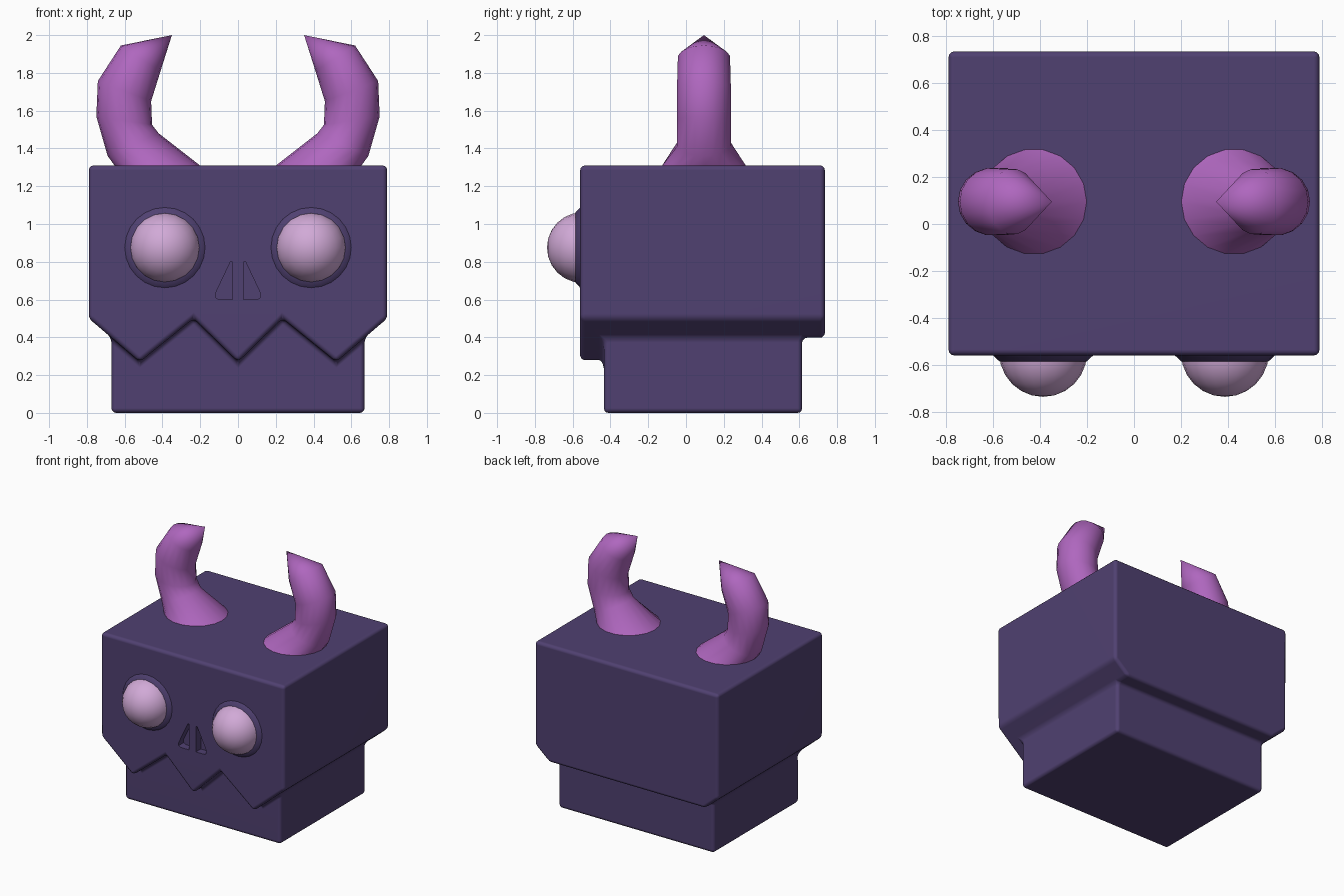
import bpy, bmesh, math
from mathutils import Vector, Matrix

if "Cube" in bpy.data.objects:
    bpy.data.objects.remove(bpy.data.objects["Cube"])


def material(name, color):
    m = bpy.data.materials.new(name)
    m.diffuse_color = (*color, 1)
    m.use_nodes = True
    m.node_tree.nodes["Principled BSDF"].inputs["Base Color"].default_value = m.diffuse_color
    return m


SKIN = material("dark purple", (0.080, 0.052, 0.165))
HORN = material("orchid purple", (0.43, 0.135, 0.52))
EYE = material("pale lilac", (0.64, 0.40, 0.68))


def finish(bm, name, mat):
    bmesh.ops.recalc_face_normals(bm, faces=bm.faces)
    me = bpy.data.meshes.new(name)
    bm.to_mesh(me)
    bm.free()
    me.materials.append(mat)
    ob = bpy.data.objects.new(name, me)
    bpy.context.collection.objects.link(ob)
    return ob


def activate(ob):
    bpy.ops.object.select_all(action='DESELECT')
    ob.select_set(True)
    bpy.context.view_layer.objects.active = ob


def smooth(ob, angle):
    activate(ob)
    bpy.ops.object.shade_smooth_by_angle(angle=math.radians(angle))


# Head and jaw: one closed block with a zigzag upper lip overhanging the jaw
Y0, Y1, Y3, Y2 = -0.56, -0.435, 0.615, 0.735   # lip, jaw front, jaw back, head back
TOP, SIDE, TIP, W, J = 1.31, 0.50, 0.27, 0.79, 0.67
CZ = TIP + (J - 0.52) / (W - 0.52) * (SIDE - TIP)   # where the lip line crosses the jaw side
bm = bmesh.new()
cache = {}


def face(*pts):
    vs = []
    for p in pts:
        k = tuple(round(c, 4) for c in p)
        if k not in cache:
            cache[k] = bm.verts.new(k)
        vs.append(cache[k])
    bm.faces.new(vs)


zig = [(-0.52, TIP), (-0.235, SIDE), (0, TIP), (0.235, SIDE), (0.52, TIP)]
face((W, Y0, TOP), (-W, Y0, TOP), (-W, Y0, SIDE), *[(x, Y0, z) for x, z in zig], (W, Y0, SIDE))
for (xa, za), (xb, zb) in zip(zig, zig[1:]):
    face((xa, Y0, za), (xb, Y0, zb), (xb, Y1, zb), (xa, Y1, za))
face((-J, Y1, 0), (-J, Y1, CZ), *[(x, Y1, z) for x, z in zig], (J, Y1, CZ), (J, Y1, 0))
for s in (-1, 1):
    face((s*W, Y0, SIDE), (s*W, Y2, SIDE), (s*W, Y2, TOP), (s*W, Y0, TOP))
    face((s*W, Y0, SIDE), (s*0.52, Y0, TIP), (s*0.52, Y1, TIP), (s*J, Y1, CZ),
         (s*J, Y3, CZ), (s*J, Y2, CZ), (s*W, Y2, SIDE))
    face((s*J, Y1, CZ), (s*J, Y3, CZ), (s*J, Y3, 0), (s*J, Y1, 0))
face((-W, Y0, TOP), (W, Y0, TOP), (W, Y2, TOP), (-W, Y2, TOP))
face((-W, Y2, TOP), (W, Y2, TOP), (W, Y2, SIDE), (J, Y2, CZ), (-J, Y2, CZ), (-W, Y2, SIDE))
face((-J, Y2, CZ), (J, Y2, CZ), (J, Y3, CZ), (-J, Y3, CZ))
face((-J, Y3, CZ), (J, Y3, CZ), (J, Y3, 0), (-J, Y3, 0))
face((-J, Y1, 0), (J, Y1, 0), (J, Y3, 0), (-J, Y3, 0))
head = finish(bm, "head", SKIN)

# Nostril cutters
nostril = [(0.03, 0.6), (0.1, 0.6), (0.118, 0.61), (0.118, 0.635), (0.04, 0.8), (0.03, 0.8)]
bm = bmesh.new()
for s in (-1, 1):
    f = bm.faces.new([bm.verts.new((s*x, -0.65, z)) for x, z in nostril])
    ext = bmesh.ops.extrude_face_region(bm, geom=[f], use_keep_orig=True)
    bmesh.ops.translate(bm, vec=(0, 0.15, 0),
                        verts=[v for v in ext["geom"] if isinstance(v, bmesh.types.BMVert)])
cutter = finish(bm, "nostril_cutter", SKIN)
cutter.hide_render = True

activate(head)
bev = head.modifiers.new("round", 'BEVEL')
bev.width, bev.segments, bev.limit_method = 0.025, 3, 'ANGLE'
bev.angle_limit = math.radians(30)
bpy.ops.object.modifier_apply(modifier="round")
cut = head.modifiers.new("nostrils", 'BOOLEAN')
cut.operation, cut.solver, cut.object = 'DIFFERENCE', 'EXACT', cutter
bpy.ops.object.modifier_apply(modifier="nostrils")
bpy.data.objects.remove(cutter)
smooth(head, 40)
wn = head.modifiers.new("flat normals", 'WEIGHTED_NORMAL')
wn.keep_sharp = True

# Horns: rings given by inner point, outer point (x, z) and half depth
rings = [((0.195, 1.305), (0.65, 1.305), 0.228),
         ((0.42, 1.48), (0.69, 1.36), 0.145),
         ((0.455, 1.525), (0.75, 1.57), 0.145),
         ((0.46, 1.65), (0.742, 1.757), 0.145),
         ((0.41, 1.81), (0.62, 1.945), 0.14)]
N = 18
for s, side in ((-1, "left"), (1, "right")):
    bm = bmesh.new()
    loops = []
    for a, b, ry in rings:
        a, b = Vector((a[0], 0, a[1])), Vector((b[0], 0, b[1]))
        loop = []
        for i in range(N):
            t = 2 * math.pi * i / N
            p = (a + b) / 2 + (b - a) / 2 * math.cos(t) + Vector((0, 0.095 + ry * math.sin(t), 0))
            loop.append(bm.verts.new((s * p.x, p.y, p.z)))
        loops.append(loop)
    tip = bm.verts.new((s * 0.35, 0.095, 2.0))
    bm.faces.new(loops[0])
    for i in range(N):
        j = (i + 1) % N
        for lo, hi in zip(loops, loops[1:]):
            bm.faces.new((lo[i], lo[j], hi[j], hi[i]))
        bm.faces.new((loops[-1][i], loops[-1][j], tip))
    smooth(finish(bm, side + "_horn", HORN), 50)

    # Eyeball and the low flared rim around it
    to_front = Matrix.Rotation(math.radians(90), 4, 'X')
    bm = bmesh.new()
    bmesh.ops.create_uvsphere(bm, u_segments=20, v_segments=12, radius=0.187,
                              matrix=Matrix.Translation((s * 0.387, -0.549, 0.875)) @ to_front)
    smooth(finish(bm, side + "_eye", EYE), 60)
    bm = bmesh.new()
    bmesh.ops.create_cone(bm, cap_ends=True, segments=24, radius1=0.218, radius2=0.186, depth=0.03,
                          matrix=Matrix.Translation((s * 0.387, -0.57, 0.875)) @ to_front)
    smooth(finish(bm, side + "_eye_rim", SKIN), 60)
